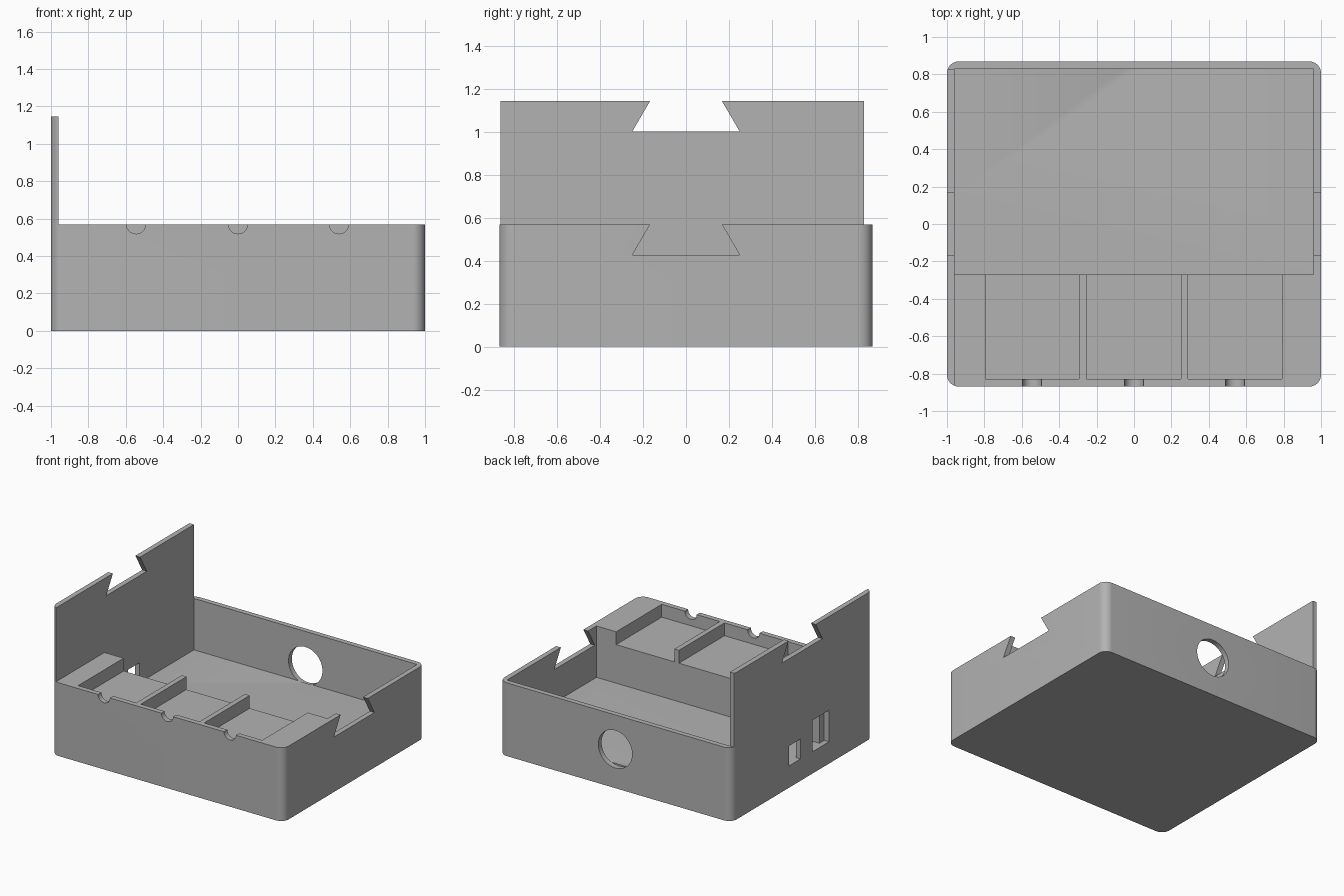
import bpy
import bmesh
import math
from mathutils import Vector

default = bpy.data.objects.get("Cube")
if default:
    bpy.data.objects.remove(default, do_unlink=True)

HX, HY = 1.0, 0.87          # half footprint
WALL, FLOOR = 0.04, 0.17    # wall and floor thickness
RIM, TOP = 0.57, 1.145      # tray rim and tall wall heights
IN_X, IN_Y = HX - WALL, HY - WALL
LEDGE_Y = -0.27             # back of the front ledge
OVER = 1.5                  # overshoot height for cutters

grey = bpy.data.materials.new("plain_grey")
grey.use_nodes = True
colour = (0.45, 0.45, 0.45, 1)
grey.diffuse_color = colour
grey.node_tree.nodes["Principled BSDF"].inputs["Base Color"].default_value = colour


def prism(name, outline, direction):
    """Extrude a closed outline of 3D points along a direction."""
    bm = bmesh.new()
    face = bm.faces.new([bm.verts.new(p) for p in outline])
    ext = bmesh.ops.extrude_face_region(bm, geom=[face])
    moved = [v for v in ext["geom"] if isinstance(v, bmesh.types.BMVert)]
    bmesh.ops.translate(bm, verts=moved, vec=Vector(direction))
    bmesh.ops.recalc_face_normals(bm, faces=bm.faces)
    mesh = bpy.data.meshes.new(name)
    bm.to_mesh(mesh)
    bm.free()
    mesh.materials.append(grey)
    obj = bpy.data.objects.new(name, mesh)
    bpy.context.collection.objects.link(obj)
    return obj


def box(name, x0, x1, y0, y1, z0, z1):
    base = [(x0, y0, z0), (x1, y0, z0), (x1, y1, z0), (x0, y1, z0)]
    return prism(name, base, (0, 0, z1 - z0))


def bore(name, x, z, radius, y0, y1, sides=48):
    """Round cutter running along y."""
    ring = [(x + radius * math.cos(math.tau * i / sides), y0,
             z + radius * math.sin(math.tau * i / sides)) for i in range(sides)]
    return prism(name, ring, (0, y1 - y0, 0))


def dovetail(name, x0, x1, rim):
    """Flared notch cutter whose sides narrow towards the rim."""
    low, mouth, drop, rise = 0.25, 0.167, 0.142, 0.05
    top = mouth - (low - mouth) / drop * rise
    pts = [(-low, rim - drop), (low, rim - drop), (top, rim + rise), (-top, rim + rise)]
    return prism(name, [(x0, y, z) for y, z in pts], (x1 - x0, 0, 0))


# Rounded outer block
R, STEPS = 0.065, 10
outline = []
for k, (sx, sy) in enumerate([(1, 1), (-1, 1), (-1, -1), (1, -1)]):
    for i in range(STEPS + 1):
        a = math.pi / 2 * (k + i / STEPS)
        outline.append((sx * (HX - R) + R * math.cos(a),
                        sy * (HY - R) + R * math.sin(a), 0))
tray = prism("tray_with_tall_wall", outline, (0, 0, TOP))

# Space above the rim, leaving only the tall side wall
cutters = [box("rim_cut", -IN_X, 2, -2, 2, RIM, OVER),
           box("tall_wall_end_cut", -2, 2, IN_Y, 2, RIM, OVER),
           # Main compartment
           box("main_cavity", -IN_X, IN_X, LEDGE_Y, IN_Y, FLOOR, OVER)]

# Shallow bays in the ledge, each with a cable groove in the front wall
for x0, x1, groove in [(-0.795, -0.295, -0.545), (-0.255, 0.25, 0), (0.29, 0.79, 0.54)]:
    cutters.append(box("bay", x0, x1, -IN_Y, LEDGE_Y + 0.1, 0.47, OVER))
    cutters.append(bore("groove", groove, RIM, 0.051, -1, -IN_Y + 0.02, 32))

# Dovetail notches in both side walls
cutters.append(dovetail("low_notch", IN_X - 0.01, 1.1, RIM))
cutters.append(dovetail("high_notch", -1.1, -IN_X + 0.01, TOP))

# Round hole in the back wall and two port windows in the tall wall
cutters.append(bore("back_hole", 0, 0.303, 0.146, IN_Y - 0.002, 1))
cutters.append(box("large_port", -1.1, -IN_X + 0.001, -0.33, -0.13, FLOOR, 0.415))
cutters.append(box("small_port", -1.1, -IN_X + 0.001, 0.02, 0.16, FLOOR, 0.325))

for cutter in cutters:
    cutter.hide_render = True
    mod = tray.modifiers.new(cutter.name, "BOOLEAN")
    mod.operation = "DIFFERENCE"
    mod.solver = "EXACT"
    mod.object = cutter

# Bake the cuts and drop the cutters
bpy.context.view_layer.update()
graph = bpy.context.evaluated_depsgraph_get()
result = bpy.data.meshes.new_from_object(tray.evaluated_get(graph))
tray.modifiers.clear()
tray.data = result
for cutter in cutters:
    bpy.data.objects.remove(cutter, do_unlink=True)

# Smooth the round parts, keep the edges sharp
for o in bpy.context.selected_objects:
    o.select_set(False)
tray.select_set(True)
bpy.context.view_layer.objects.active = tray
bpy.ops.object.shade_smooth_by_angle(angle=math.radians(30))
